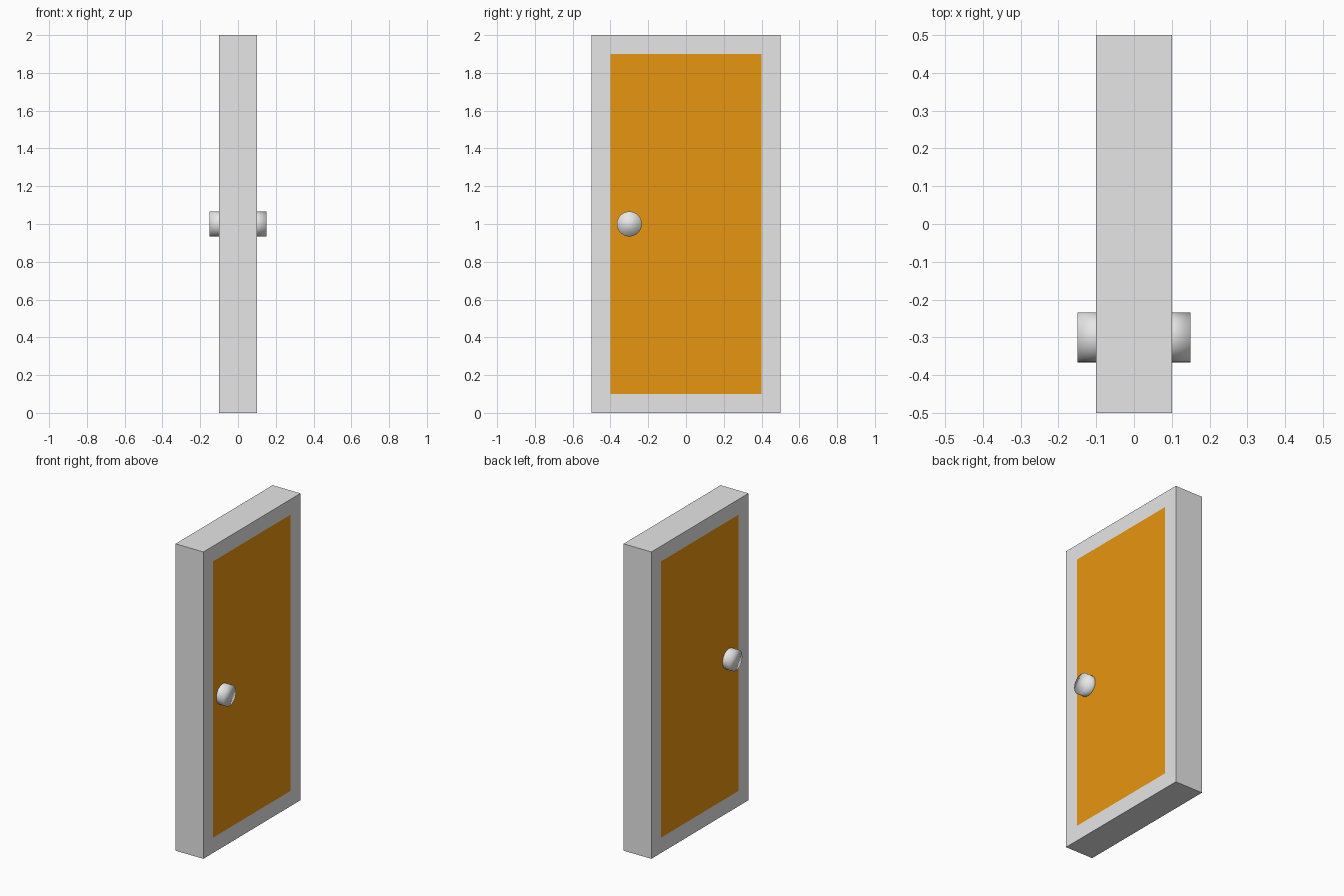
import bpy, bmesh, math
from mathutils import Matrix

if "Cube" in bpy.data.objects:
    bpy.data.objects.remove(bpy.data.objects["Cube"])


def material(name, color):
    m = bpy.data.materials.new(name)
    m.diffuse_color = (*color, 1.0)
    m.use_nodes = True
    m.node_tree.nodes["Principled BSDF"].inputs["Base Color"].default_value = m.diffuse_color
    return m


frame_grey = material("frame grey", (0.8, 0.8, 0.81))
door_orange = material("door orange", (0.8, 0.3, 0.005))
knob_grey = material("knob grey", (0.8, 0.8, 0.8))


def add_object(name, bm, mats):
    mesh = bpy.data.meshes.new(name)
    bm.to_mesh(mesh)
    bm.free()
    for m in mats:
        mesh.materials.append(m)
    obj = bpy.data.objects.new(name, mesh)
    bpy.context.collection.objects.link(obj)
    return obj


# Door slab with an inset coloured panel, flush with both broad faces
bm = bmesh.new()
bmesh.ops.create_cube(bm, size=1.0, matrix=Matrix.Translation((0, 0, 1)) @ Matrix.Diagonal((0.2, 1.0, 2.0, 1)))
bm.normal_update()
for panel in [f for f in bm.faces if abs(f.normal.x) > 0.9]:
    bmesh.ops.inset_individual(bm, faces=[panel], thickness=0.1, use_even_offset=True)
    panel.material_index = 1
add_object("door", bm, [frame_grey, door_orange])

# One knob on each side, shaded smoothly across the rim
for side, label in ((1, "right_knob"), (-1, "left_knob")):
    bm = bmesh.new()
    place = Matrix.Translation((side * 0.1, -0.3, 1.0)) @ Matrix.Rotation(side * math.pi / 2, 4, 'Y')
    bmesh.ops.create_cone(bm, cap_ends=True, segments=32, radius1=0.066, radius2=0.066, depth=0.1, matrix=place)
    for f in bm.faces:
        f.smooth = True
    add_object(label, bm, [knob_grey])
